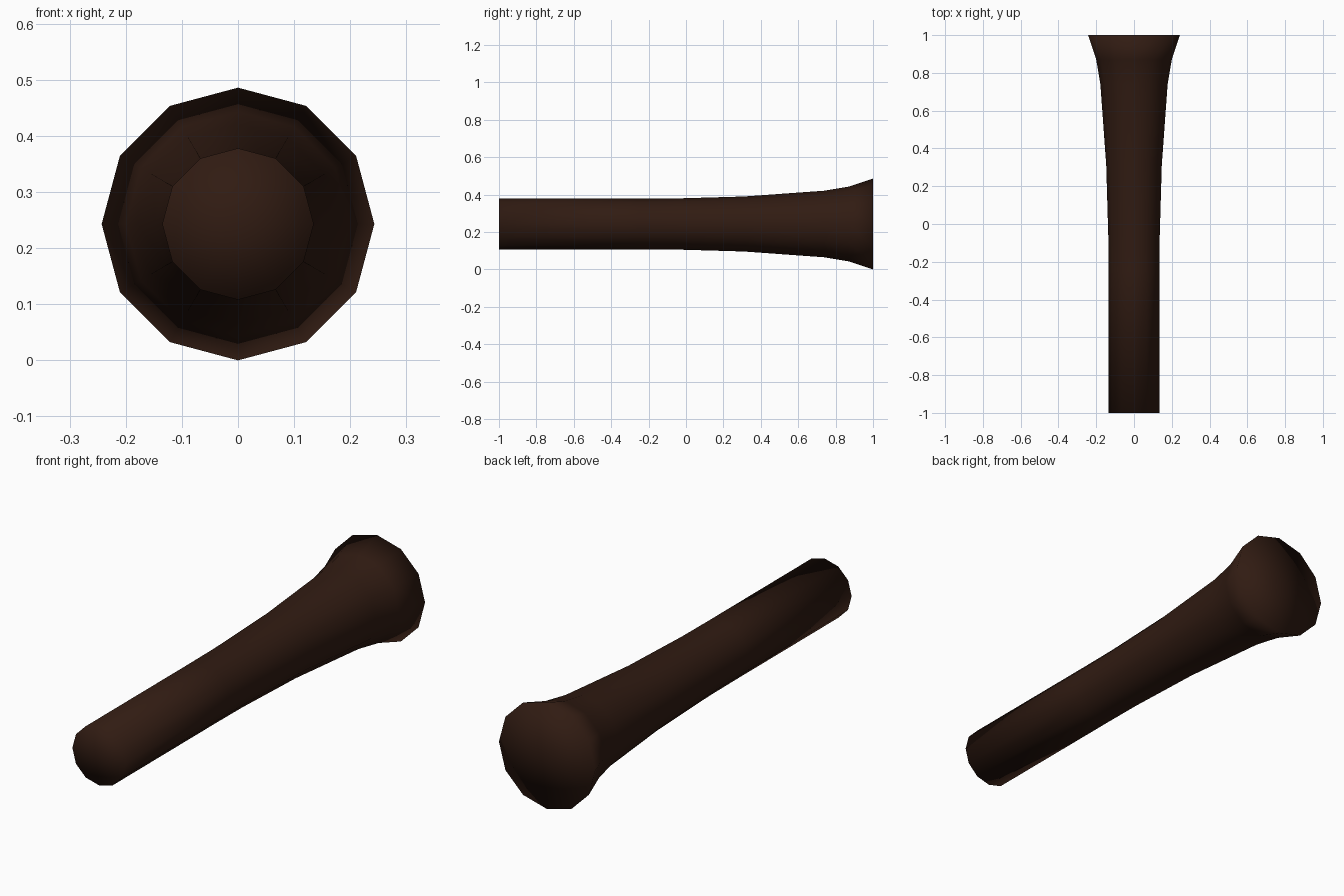
import bpy, bmesh
from math import sin, cos, tau

if "Cube" in bpy.data.objects:
    bpy.data.objects.remove(bpy.data.objects["Cube"])

SIDES = 12
CENTRE_Z = 0.243
# (y, radius) from the straight end to the flared end
PROFILE = [(-1, 0.135), (-0.25, 0.135), (-0.07, 0.136), (0.31, 0.147),
           (0.74, 0.178), (0.87, 0.2), (1, 0.243)]

bm = bmesh.new()

# twelve-sided rings along y
rings = [[bm.verts.new((r * sin(tau * i / SIDES), y, CENTRE_Z + r * cos(tau * i / SIDES)))
          for i in range(SIDES)] for y, r in PROFILE]

# side walls
for a, b in zip(rings, rings[1:]):
    for i in range(SIDES):
        j = (i + 1) % SIDES
        bm.faces.new((a[i], a[j], b[j], b[i]))

# flat end caps, fanned from the middle
for ring, y in ((rings[0], -1), (rings[-1], 1)):
    mid = bm.verts.new((0, y, CENTRE_Z))
    for i in range(SIDES):
        bm.faces.new((mid, ring[i], ring[(i + 1) % SIDES]))

bmesh.ops.recalc_face_normals(bm, faces=bm.faces)
for f in bm.faces:
    f.smooth = True

mesh = bpy.data.meshes.new("flared_handle")
bm.to_mesh(mesh)
bm.free()
handle = bpy.data.objects.new("flared_handle", mesh)
bpy.context.collection.objects.link(handle)

# dark brown wood
wood = bpy.data.materials.new("dark_wood")
wood.diffuse_color = (0.03, 0.011, 0.006, 1)
wood.use_nodes = True
wood.node_tree.nodes["Principled BSDF"].inputs["Base Color"].default_value = wood.diffuse_color
mesh.materials.append(wood)
